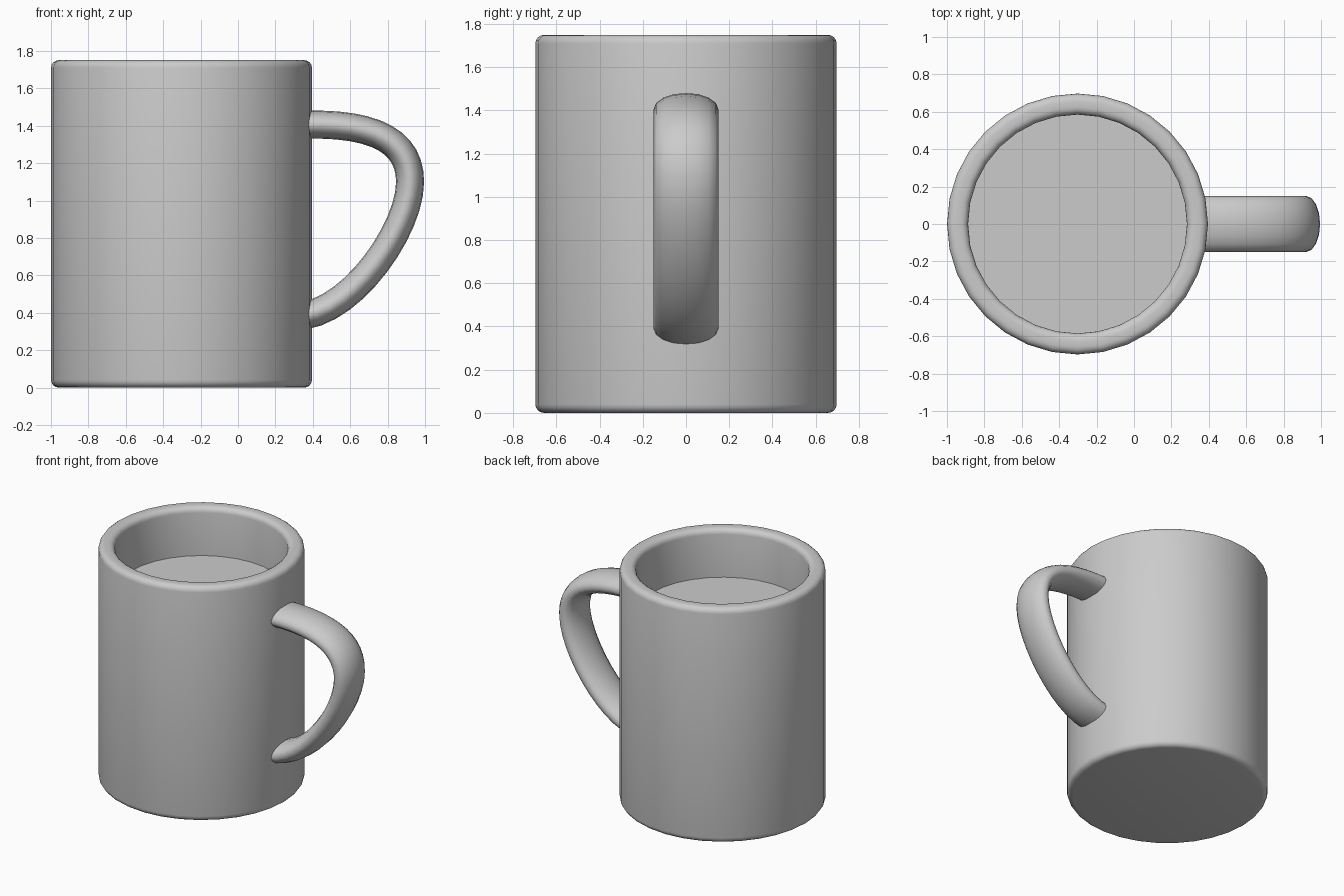
import bpy
import bmesh
import math
from mathutils import Vector, geometry

if "Cube" in bpy.data.objects:
    bpy.data.objects.remove(bpy.data.objects["Cube"])

CENTRE_X = -0.302
OUTER, INNER, HEIGHT, FLOOR = 0.6975, 0.585, 1.75, 1.39
SIDES = 32
BEVEL = 0.04

glaze = bpy.data.materials.new("grey_glaze")
glaze.use_nodes = True
colour = (0.6, 0.6, 0.6, 1)
glaze.diffuse_color = colour
glaze.node_tree.nodes["Principled BSDF"].inputs["Base Color"].default_value = colour


def finish(name, bm, angle):
    """Turn a bmesh into a smooth-shaded object."""
    bmesh.ops.recalc_face_normals(bm, faces=bm.faces)
    mesh = bpy.data.meshes.new(name)
    bm.to_mesh(mesh)
    bm.free()
    mesh.materials.append(glaze)
    obj = bpy.data.objects.new(name, mesh)
    bpy.context.collection.objects.link(obj)
    bpy.ops.object.select_all(action='DESELECT')
    obj.select_set(True)
    bpy.context.view_layer.objects.active = obj
    bpy.ops.object.shade_smooth_by_angle(angle=math.radians(angle))
    return obj


def arc(r, z, start, steps=4):
    """Quarter-circle of profile points, turning anticlockwise."""
    angles = [math.radians(start + 90 * i / steps) for i in range(steps + 1)]
    return [(r + BEVEL * math.cos(a), z + BEVEL * math.sin(a)) for a in angles]


def bridge(bm, a, b):
    """Join two equal closed rings with quads."""
    for i in range(len(a)):
        j = (i + 1) % len(a)
        bm.faces.new((a[i], a[j], b[j], b[i]))


# Cup body: rounded foot, rounded rim, inner wall and inner floor
profile = (arc(OUTER - BEVEL, BEVEL, -90)
           + arc(OUTER - BEVEL, HEIGHT - BEVEL, 0)
           + arc(INNER + BEVEL, HEIGHT - BEVEL, 90)
           + [(INNER, FLOOR)])
bm = bmesh.new()
rings = []
for r, z in profile:
    turns = [math.tau * i / SIDES for i in range(SIDES)]
    rings.append([bm.verts.new((CENTRE_X + r * math.cos(t), r * math.sin(t), z))
                  for t in turns])
for a, b in zip(rings, rings[1:]):
    bridge(bm, a, b)
bm.faces.new(rings[0])
bm.faces.new(rings[-1])
finish("cup_body", bm, 35)

# Handle: flat oval section swept along two curve segments
top, top_pull = Vector((0.34, 0, 1.405)), Vector((0.76, 0, 1.42))
side, side_up = Vector((0.92, 0, 1.10)), Vector((0.92, 0, 1.30))
side_down = Vector((0.92, 0, 0.85))
low, low_pull = Vector((0.35, 0, 0.385)), Vector((0.62, 0, 0.42))
path = geometry.interpolate_bezier(top, top_pull, side_up, side, 13)
path += geometry.interpolate_bezier(side, side_down, low_pull, low, 13)[1:]

bm = bmesh.new()
rings = []
for i, p in enumerate(path):
    along = (path[min(i + 1, len(path) - 1)] - path[max(i - 1, 0)]).normalized()
    across = Vector((0, 1, 0))
    out = across.cross(along)
    ring = []
    for k in range(16):
        t = math.tau * k / 16
        ring.append(bm.verts.new(p + across * 0.15 * math.cos(t)
                                 + out * 0.075 * math.sin(t)))
    rings.append(ring)
for a, b in zip(rings, rings[1:]):
    bridge(bm, a, b)
bm.faces.new(rings[0])
bm.faces.new(rings[-1])
finish("handle", bm, 60)
